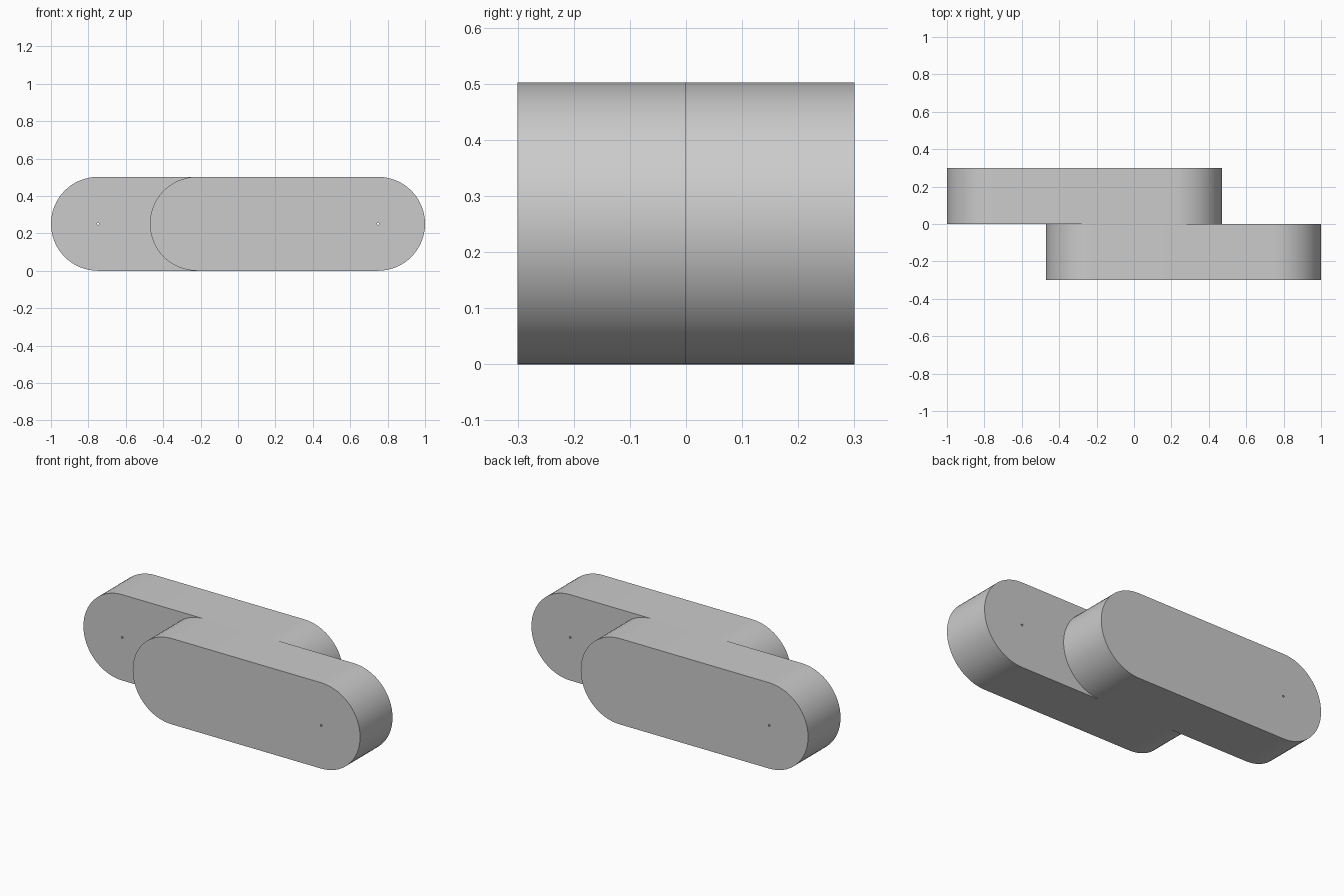
import bpy
import bmesh
from math import cos, sin, pi, radians

RADIUS, DEPTH = 0.251, 0.3
INNER, OUTER = -0.22, 0.749   # centres of the rounded ends
PIN = 0.006                   # radius of the tiny pivot hole
STEPS = 32

if "Cube" in bpy.data.objects:
    bpy.data.objects.remove(bpy.data.objects["Cube"], do_unlink=True)

grey = bpy.data.materials.new("plain grey")
grey.use_nodes = True
colour = (0.6, 0.6, 0.6, 1)
grey.diffuse_color = colour
grey.node_tree.nodes["Principled BSDF"].inputs["Base Color"].default_value = colour


def arc(cx, radius, start, sweep, steps):
    """Points of an arc in the xz plane."""
    angles = [start + sweep * i / steps for i in range(steps + 1)]
    return [(cx + radius * cos(a), RADIUS + radius * sin(a)) for a in angles]


def link(name, turn):
    """Round-ended bar with a pivot hole, turned about z."""
    bm = bmesh.new()
    outline = arc(OUTER, RADIUS, -pi / 2, pi, STEPS) + arc(INNER, RADIUS, pi / 2, pi, STEPS)
    hole = arc(OUTER, PIN, 0, 2 * pi, 12)[:-1]
    edges = []
    for loop in (outline, hole):
        verts = [bm.verts.new((x, -DEPTH, z)) for x, z in loop]
        edges += [bm.edges.new((v, verts[i - 1])) for i, v in enumerate(verts)]
    bmesh.ops.triangle_fill(bm, edges=edges, use_beauty=True)
    # Extrude the holed outline to full thickness
    made = bmesh.ops.extrude_face_region(bm, geom=bm.faces[:], use_keep_orig=True)
    moved = [g for g in made["geom"] if isinstance(g, bmesh.types.BMVert)]
    bmesh.ops.translate(bm, verts=moved, vec=(0, DEPTH, 0))
    bmesh.ops.recalc_face_normals(bm, faces=bm.faces[:])
    mesh = bpy.data.meshes.new(name)
    bm.to_mesh(mesh)
    bm.free()
    mesh.materials.append(grey)
    obj = bpy.data.objects.new(name, mesh)
    bpy.context.collection.objects.link(obj)
    obj.rotation_euler.z = turn
    bpy.ops.object.select_all(action="DESELECT")
    obj.select_set(True)
    bpy.context.view_layer.objects.active = obj
    bpy.ops.object.shade_smooth_by_angle(angle=radians(30))


# Two identical links, back to back
link("front_link", 0)
link("back_link", pi)
